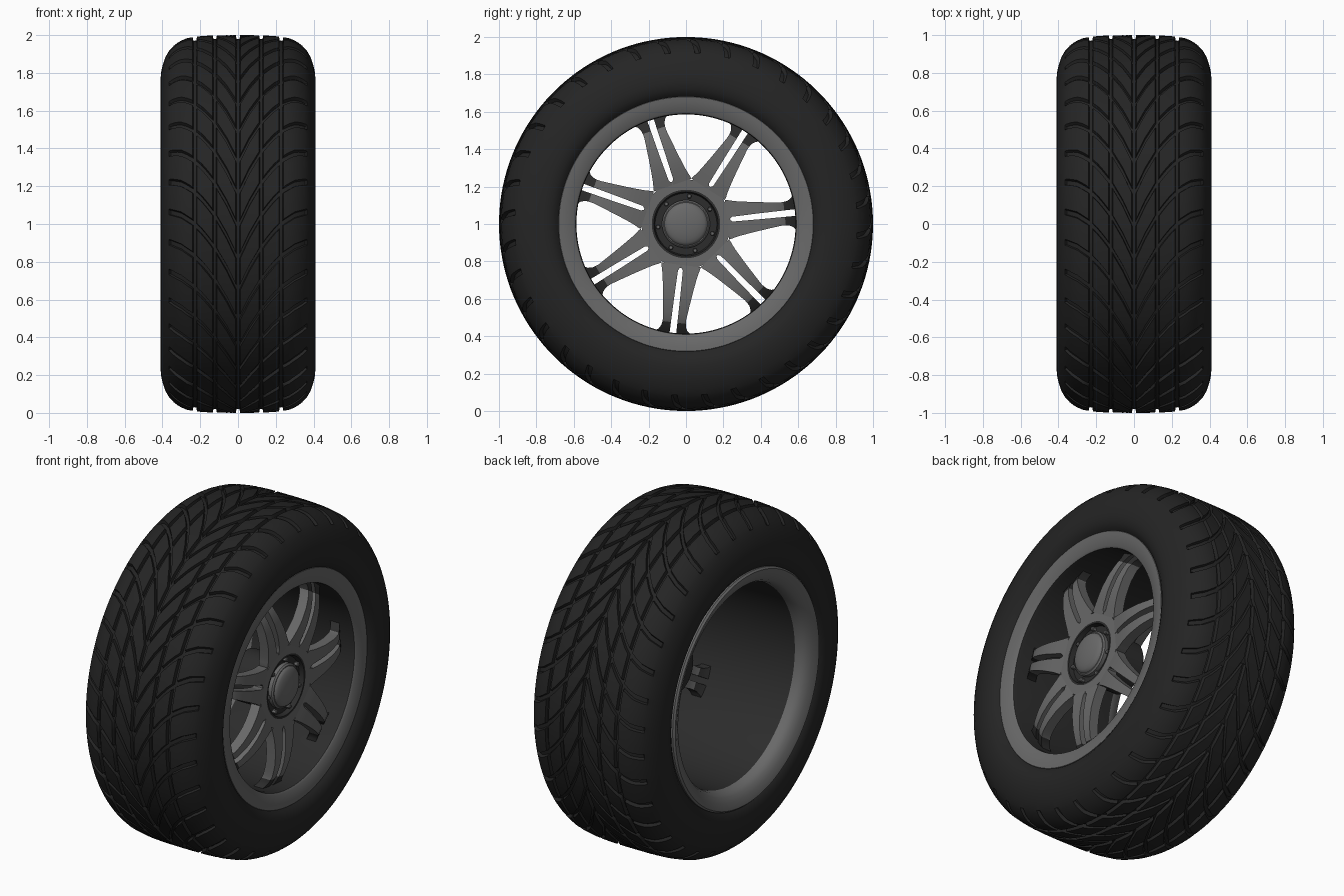
import bpy, bmesh, math
from math import sin, cos, pi, radians

if "Cube" in bpy.data.objects:
    bpy.data.objects.remove(bpy.data.objects["Cube"])


def material(name, v):
    m = bpy.data.materials.new(name)
    m.diffuse_color = (v, v, v, 1)
    m.use_nodes = True
    m.node_tree.nodes["Principled BSDF"].inputs["Base Color"].default_value = m.diffuse_color
    return m


RUBBER = material("black rubber", 0.018)
METAL = material("grey alloy", 0.14)
DARK = material("dark metal", 0.025)


def finish(name, verts, faces, mats, idx=None, angle=35):
    me = bpy.data.meshes.new(name)
    me.from_pydata(verts, [], faces)
    for m in mats:
        me.materials.append(m)
    if idx:
        me.polygons.foreach_set("material_index", idx)
    bm = bmesh.new()
    bm.from_mesh(me)
    bmesh.ops.remove_doubles(bm, verts=bm.verts, dist=1e-5)
    bmesh.ops.recalc_face_normals(bm, faces=bm.faces)
    bm.to_mesh(me)
    bm.free()
    ob = bpy.data.objects.new(name, me)
    bpy.context.collection.objects.link(ob)
    bpy.ops.object.select_all(action='DESELECT')
    ob.select_set(True)
    bpy.context.view_layer.objects.active = ob
    bpy.ops.object.shade_smooth_by_angle(angle=radians(angle))
    return ob


def lerp(table, x):
    for (a, va), (b, vb) in zip(table, table[1:]):
        if x <= b:
            return va + (vb - va) * max(0, x - a) / (b - a)
    return table[-1][1]


def lathe(name, profile, mats, rule=None, segs=96, cy=0, cz=1, closed=False):
    """Revolve (x, radius) points around an axis parallel to x."""
    n = len(profile)
    verts = [(x, cy + r * cos(2 * pi * k / segs), cz + r * sin(2 * pi * k / segs))
             for k in range(segs) for x, r in profile]
    faces, idx = [], []
    for k in range(segs):
        k2 = (k + 1) % segs
        for i in range(n if closed else n - 1):
            j = (i + 1) % n
            faces.append((k * n + i, k * n + j, k2 * n + j, k2 * n + i))
            idx.append(rule(i) if rule else 0)
    return finish(name, verts, faces, mats, idx)


# Tyre: grid sheared into chevrons, tread grooves sunk into it
SHAPE = [(0, 1.0), (0.12, 0.999), (0.2, 0.995), (0.27, 0.984), (0.31, 0.967),
         (0.345, 0.94), (0.375, 0.905), (0.395, 0.86), (0.408, 0.80)]
SWEEP = [(0, 0), (0.06, 0.13), (0.12, 0.235), (0.18, 0.315), (0.24, 0.375), (0.30, 0.415), (0.36, 0.435)]
PITCHES, DEPTH = 36, 0.02
half = []                                   # (x, radius, rib groove, cross grooves allowed)
for x in (0, 0.008, 0.012, 0.035, 0.06, 0.09, 0.112, 0.116, 0.130, 0.134, 0.16, 0.19,
          0.217, 0.221, 0.236, 0.240, 0.27, 0.30, 0.32, 0.34, 0.355, 0.365, 0.385, 0.40, 0.408):
    rib = x <= 0.008 or 0.115 < x < 0.131 or 0.22 < x < 0.237
    half.append((x, lerp(SHAPE, x), rib, x < 0.36))
half += [(0.41, 0.76, False, False), (0.405, 0.72, False, False),
         (0.385, 0.69, False, False), (0.35, 0.66, False, False)]
rows = [(-x, r, a, b) for x, r, a, b in reversed(half[1:])] + half
cols = [(p + t, g) for p in range(PITCHES)
        for t, g in ((0, False), (0.03, True), (0.17, True), (0.20, False), (0.47, False), (0.73, False))]
verts, faces = [], []
for t, groove in cols:
    for x, r, rib, cross in rows:
        a = 2 * pi * t / PITCHES - lerp(SWEEP, abs(x))
        if rib or (groove and cross):
            r -= DEPTH
        verts.append((x, -r * sin(a), 1 + r * cos(a)))
n, c = len(rows), len(cols)
for k in range(c):
    for i in range(n - 1):
        k2 = (k + 1) % c
        faces.append((k * n + i, k * n + i + 1, k2 * n + i + 1, k2 * n + i))
finish("tyre", verts, faces, [RUBBER])

# Rim: grey outer lip, dark barrel, grey inner lip
rim = [(0.33, 0.69), (0.365, 0.69), (0.378, 0.68), (0.376, 0.66), (0.366, 0.60), (0.358, 0.59), (0.335, 0.586),
       (0.0, 0.586), (-0.31, 0.586), (-0.345, 0.592), (-0.375, 0.61), (-0.39, 0.64),
       (-0.40, 0.66), (-0.405, 0.68), (-0.395, 0.69), (-0.34, 0.69)]
lathe("rim", rim, [METAL, DARK], lambda i: 1 if 5 <= i <= 7 else 0, 128)

# Spokes: seven pairs, arched and tapering, flared where they meet the rim
FRONT = [(0.22, 0.318), (0.30, 0.331), (0.37, 0.335), (0.45, 0.328), (0.51, 0.312), (0.56, 0.288), (0.59, 0.265)]
OUTER = [(0.22, 0.106), (0.24, 0.103), (0.26, 0.096), (0.35, 0.082), (0.45, 0.069),
         (0.52, 0.061), (0.55, 0.066), (0.57, 0.077), (0.588, 0.10)]
INNER = [(0.22, 0.003), (0.237, 0.004), (0.25, 0.013), (0.40, 0.016), (0.59, 0.018)]
STATIONS = (0.22, 0.237, 0.25, 0.28, 0.32, 0.36, 0.40, 0.44, 0.48, 0.51, 0.53, 0.55, 0.57, 0.588)
verts, faces, idx = [], [], []
for k in range(7):
    ang = radians(6) + 2 * pi * k / 7
    for side in (1, -1):
        base = len(verts)
        for r in STATIONS:
            f = lerp(FRONT, r)
            i_, o_ = lerp(INNER, r) * side, lerp(OUTER, r) * side
            for x, o in ((f, i_), (f, o_), (f - 0.06, o_), (f - 0.06, i_)):
                verts.append((x, r * cos(ang) - o * sin(ang), 1 + r * sin(ang) + o * cos(ang)))
        for s in range(len(STATIONS) - 1):
            for e in range(4):
                a, b = base + s * 4 + e, base + s * 4 + (e + 1) % 4
                faces.append((a, b, b + 4, a + 4))
                idx.append(1 if STATIONS[s] >= 0.53 else 0)
        faces += [tuple(base + e for e in range(4)),
                  tuple(base + 4 * (len(STATIONS) - 1) + e for e in range(4))]
        idx += [0, 1]
finish("spokes", verts, faces, [METAL, DARK], idx)

# Hub: plate, dark recess and rear bearing housing, domed cap
lathe("hub_plate", [(0.318, 0.183), (0.318, 0.238), (0.26, 0.238), (0.26, 0.183)], [METAL], closed=True)
lathe("hub_core", [(0.29, 0.0), (0.29, 0.165), (0.318, 0.172), (0.318, 0.184), (0.24, 0.184),
                   (0.23, 0.15), (0.06, 0.15), (0.05, 0.14), (0.05, 0.0)], [DARK], segs=64)
cap = [(0.28, 0.128), (0.312, 0.128), (0.32, 0.12)]
cap += [(0.32 + 0.03 * sin(t * pi / 12), 0.115 * cos(t * pi / 12)) for t in range(7)]
lathe("centre_cap", cap, [METAL], segs=48)

# Wheel nuts around the cap
for k in range(7):
    a = radians(6 + 180 / 7) + 2 * pi * k / 7
    lathe(f"wheel_nut_{k + 1}", [(0.28, 0.013), (0.31, 0.013), (0.314, 0.009), (0.314, 0.0)],
          [METAL], segs=6, cy=0.15 * cos(a), cz=1 + 0.15 * sin(a))
